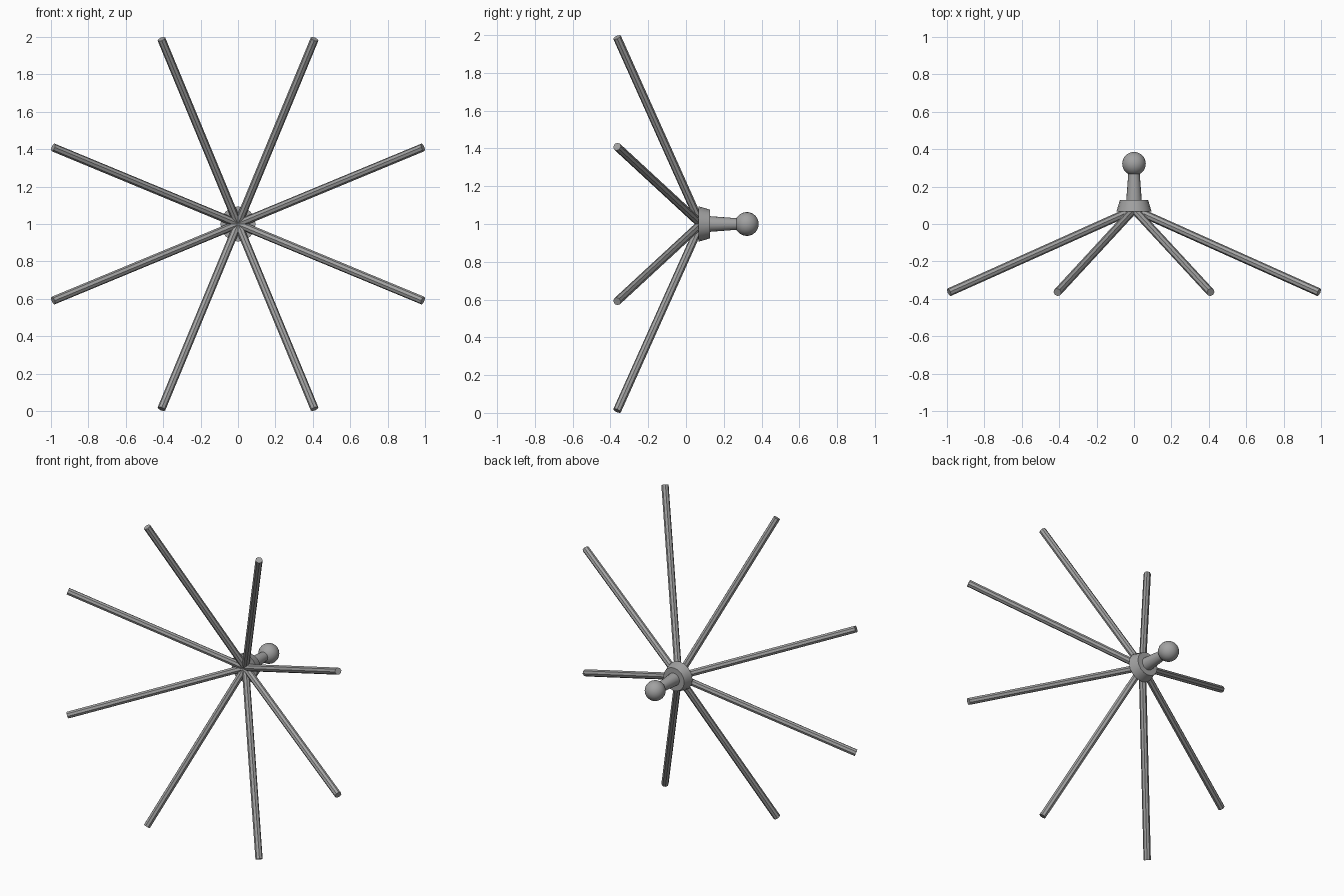
import bpy
from math import pi, sin, cos
from mathutils import Vector

cube = bpy.data.objects.get("Cube")
if cube:
    bpy.data.objects.remove(cube, do_unlink=True)

grey = bpy.data.materials.new("plain_grey")
grey.use_nodes = True
grey.diffuse_color = (0.36, 0.36, 0.36, 1)
grey.node_tree.nodes["Principled BSDF"].inputs["Base Color"].default_value = (0.36, 0.36, 0.36, 1)


def finish(name, smooth=None):
    ob = bpy.context.object
    ob.name = name
    ob.data.materials.append(grey)
    if smooth:
        bpy.ops.object.shade_smooth_by_angle(angle=smooth)
    return ob


def tapered_rod(name, start, end, r1, r2, sides, smooth=None):
    """Cone frustum running from start to end."""
    start, end = Vector(start), Vector(end)
    axis = end - start
    bpy.ops.mesh.primitive_cone_add(
        vertices=sides, radius1=r1, radius2=r2, depth=axis.length,
        location=(start + end) / 2,
        rotation=axis.to_track_quat('Z', 'Y').to_euler())
    return finish(name, smooth)


HUB = Vector((0, 0.078, 1))
REACH, FRONT = 1.07, -0.365

# Eight spokes splayed towards the front
for i in range(8):
    a = pi / 8 + i * pi / 4
    tip = (REACH * cos(a), FRONT, 1 + REACH * sin(a))
    tapered_rod(f"spoke_{i + 1}", HUB, tip, 0.022, 0.022, 8)

# Hub collar, narrowing to the back
tapered_rod("hub_collar", (0, 0.066, 1), (0, 0.127, 1), 0.094, 0.076, 16, 0.6)

# Tapered stem and ball end
tapered_rod("stem", (0, 0.12, 1), (0, 0.29, 1), 0.042, 0.029, 16, 0.6)
bpy.ops.mesh.primitive_uv_sphere_add(
    segments=24, ring_count=16, radius=0.063,
    location=(0, 0.322, 1), rotation=(pi / 2, 0, 0))
finish("ball", 0.6)
